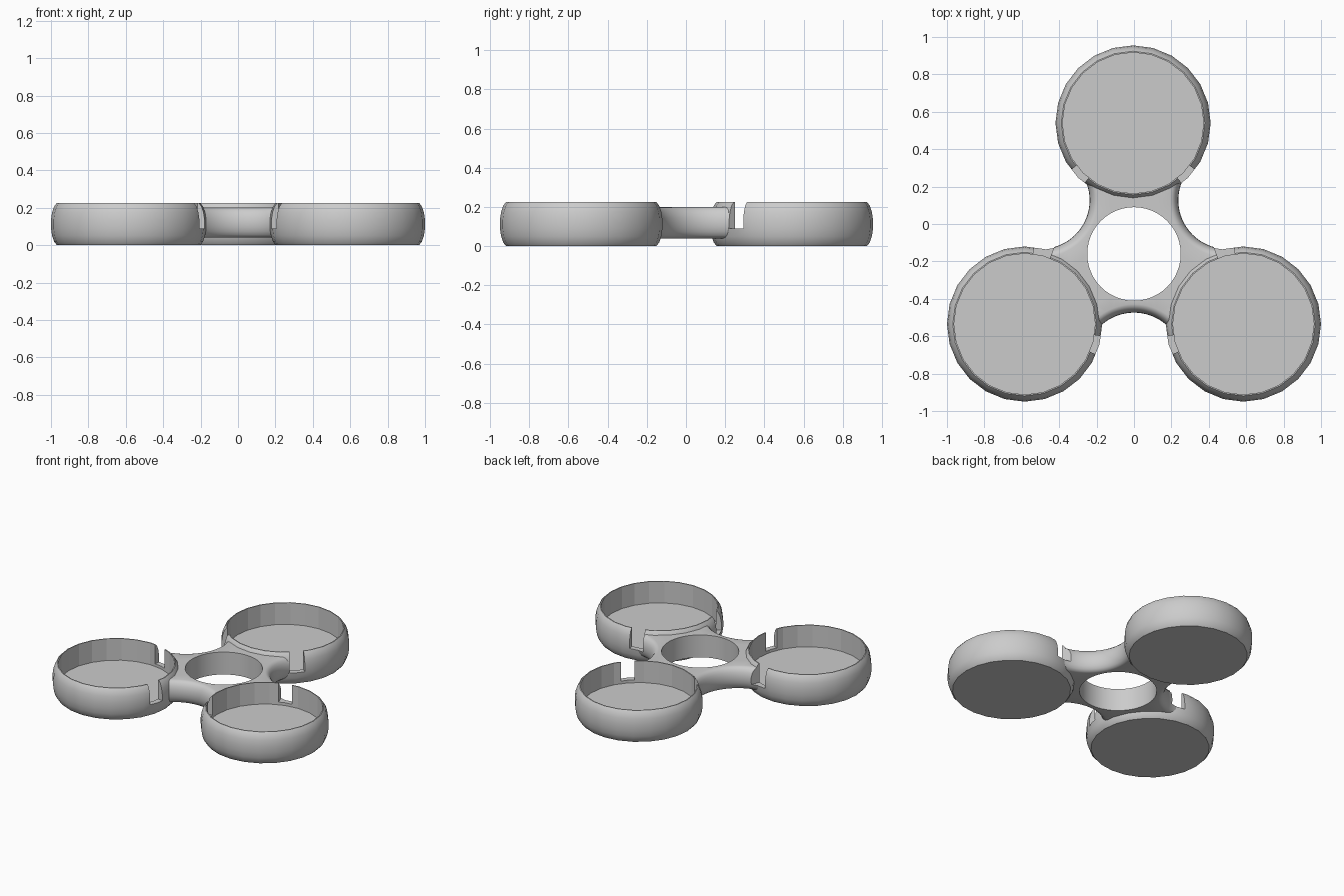
import bpy
import bmesh
from math import sin, cos, pi, radians, atan2, acos, hypot

cube = bpy.data.objects.get("Cube")
if cube:
    bpy.data.objects.remove(cube)

grey = bpy.data.materials.new("plain_grey")
grey.use_nodes = True
grey.diffuse_color = (0.6, 0.6, 0.6, 1)
grey.node_tree.nodes["Principled BSDF"].inputs["Base Color"].default_value = (0.6, 0.6, 0.6, 1)

HUB = (0, -0.16)
HOLE_R = 0.25
CUPS = [("right_cup", -0.585, -0.535, 30),      # name, x, y, direction to the hub
        ("left_cup", 0.585, -0.535, 150),
        ("back_cup", -0.005, 0.54, -90)]
SEAT_R = 0.397                                   # hub arms end inside the cup walls


def loft(bm, rings, close=False):
    """Skin equal-length rings of points; returns the vertex rings."""
    vs = [[bm.verts.new(p) for p in ring] for ring in rings]
    pairs = list(zip(vs, vs[1:]))
    if close:
        pairs.append((vs[-1], vs[0]))
    for a, b in pairs:
        for i in range(len(a)):
            j = (i + 1) % len(a)
            bm.faces.new((a[i], a[j], b[j], b[i]))
    return vs


def circle(r, z, n, cx=0, cy=0):
    return [(cx + r * cos(2 * pi * i / n), cy + r * sin(2 * pi * i / n), z) for i in range(n)]


def make(name, bm, loc=(0, 0, 0)):
    bmesh.ops.recalc_face_normals(bm, faces=bm.faces)
    mesh = bpy.data.meshes.new(name)
    bm.to_mesh(mesh)
    bm.free()
    mesh.materials.append(grey)
    ob = bpy.data.objects.new(name, mesh)
    ob.location = loc
    bpy.context.collection.objects.link(ob)
    return ob


def activate(ob):
    bpy.ops.object.select_all(action='DESELECT')
    ob.select_set(True)
    bpy.context.view_layer.objects.active = ob


def cut(ob, cutters):
    activate(ob)
    for c in cutters:
        mod = ob.modifiers.new("slot", 'BOOLEAN')
        mod.operation = 'DIFFERENCE'
        mod.solver = 'EXACT'
        mod.object = c
        bpy.ops.object.modifier_apply(modifier=mod.name)


# Round cups with bulging walls and an open top
WALL = [(0.383, 0), (0.398, 0.018), (0.409, 0.05), (0.415, 0.09), (0.415, 0.135),
        (0.409, 0.175), (0.398, 0.207), (0.384, 0.225), (0.377, 0.225), (0.377, 0.07)]
cups = []
for name, x, y, _ in CUPS:
    bm = bmesh.new()
    rings = loft(bm, [circle(r, z, 24) for r, z in WALL])
    bm.faces.new(rings[0])
    bm.faces.new(rings[-1])
    cups.append(make(name, bm, (x, y, 0)))


# Hub outline: three concave arcs joined by arcs that follow the cups
def outline(R, z):
    arcs = []
    for k in range(3):
        a = radians(120 * k - 90)
        cx, cy = HUB[0] + 0.574 * cos(a), HUB[1] + 0.574 * sin(a)
        ends = []
        for _, x, y, _ in (CUPS[k], CUPS[(k + 1) % 3]):
            dx, dy = x - cx, y - cy
            d = hypot(dx, dy)
            beta = acos(min(1, (d * d + R * R - SEAT_R ** 2) / (2 * d * R)))
            ends.append((atan2(dy, dx), beta))
        start = ends[0][0] - ends[0][1]
        span = (start - ends[1][0] - ends[1][1]) % (2 * pi)
        arcs.append([(cx + R * cos(start - span * i / 24),
                      cy + R * sin(start - span * i / 24), z) for i in range(25)])
    pts = []
    for k in range(3):
        pts += arcs[k]
        _, x, y, _ = CUPS[(k + 1) % 3]
        p, q = arcs[k][-1], arcs[(k + 1) % 3][0]
        start = atan2(p[1] - y, p[0] - x)
        span = (start - atan2(q[1] - y, q[0] - x)) % (2 * pi)
        pts += [(x + SEAT_R * cos(start - span * i / 12),
                 y + SEAT_R * sin(start - span * i / 12), z) for i in range(1, 12)]
    return pts


# Hub plate with rounded sides and a round hole
bm = bmesh.new()
steps = [radians(-90 + 18 * i) for i in range(11)]
sides = loft(bm, [outline(0.26 + 0.045 * (1 - cos(t)), 0.12 + 0.08 * sin(t)) for t in steps])
hole = loft(bm, [circle(HOLE_R, z, 48, *HUB) for z in (0.04, 0.2)])
for k in (0, -1):
    edges = [bm.edges.get((ring[i - 1], ring[i]))
             for ring in (sides[k], hole[k]) for i in range(len(ring))]
    bmesh.ops.triangle_fill(bm, edges=edges, use_beauty=True)
hub = make("hub", bm)

# Two slots through each cup wall, beside the hub arm
cutters = []
for cup, (_, x, y, face) in zip(cups, CUPS):
    pair = []
    for side in (-1, 1):
        bm = bmesh.new()
        corners = [(r, radians(face + side * t)) for r, t in
                   ((0.3, 39), (0.5, 39), (0.5, 53), (0.3, 53))]
        rings = loft(bm, [[(x + r * cos(a), y + r * sin(a), z) for r, a in corners]
                          for z in (0.09, 0.3)])
        bm.faces.new(rings[0])
        bm.faces.new(rings[1])
        cutter = make("slot_cutter", bm)
        cutter.hide_render = True
        pair.append(cutter)
    cut(cup, pair)
    cutters += pair
cut(hub, cutters)
for c in cutters:
    bpy.data.objects.remove(c)

# Smooth outsides, faceted cup insides
for ob in cups + [hub]:
    activate(ob)
    bpy.ops.object.shade_smooth_by_angle(angle=radians(35))
for ob in cups:
    for p in ob.data.polygons:
        if hypot(p.center.x, p.center.y) < 0.378:
            p.use_smooth = False
